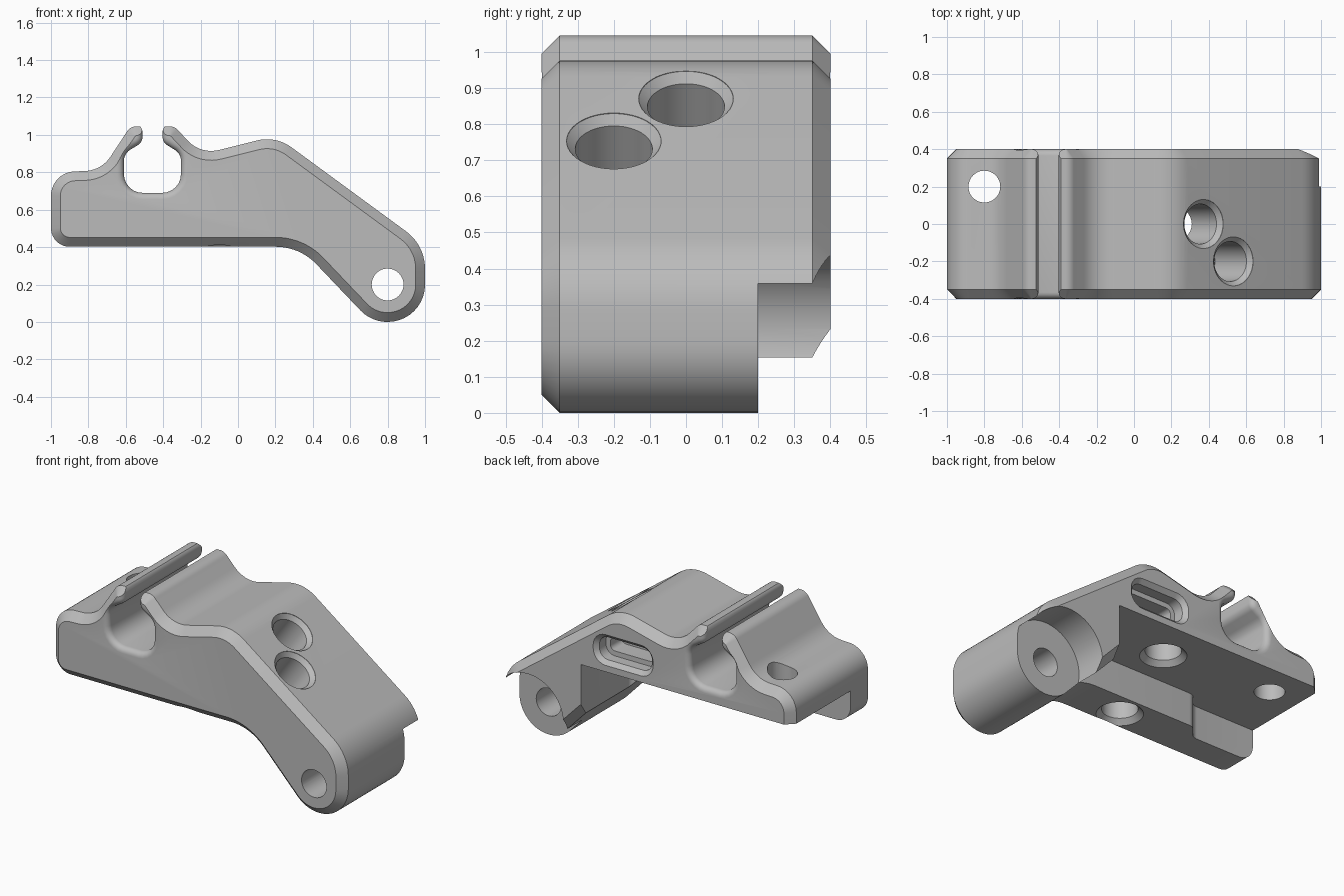
import bpy, bmesh, math
from mathutils import Vector

if "Cube" in bpy.data.objects:
    bpy.data.objects.remove(bpy.data.objects["Cube"])

grey = bpy.data.materials.new("plain grey")
grey.diffuse_color = (0.5, 0.5, 0.5, 1)
grey.use_nodes = True
grey.node_tree.nodes["Principled BSDF"].inputs["Base Color"].default_value = grey.diffuse_color


def rounded(corners, seg=10):
    """Polygon outline from (u, v, radius) corners, counter-clockwise."""
    pts = []
    n = len(corners)
    for i, (u, v, r) in enumerate(corners):
        p = Vector((u, v))
        if r == 0:
            pts.append(p)
            continue
        a = (Vector(corners[i - 1][:2]) - p).normalized()
        b = (Vector(corners[(i + 1) % n][:2]) - p).normalized()
        half = a.angle(b) / 2
        c = p + (a + b).normalized() * (r / math.sin(half))
        s = p + a * (r / math.tan(half)) - c
        e = p + b * (r / math.tan(half)) - c
        sweep = math.atan2(s.x * e.y - s.y * e.x, s.dot(e))
        for k in range(seg + 1):
            t = sweep * k / seg
            pts.append(c + Vector((s.x * math.cos(t) - s.y * math.sin(t),
                                   s.x * math.sin(t) + s.y * math.cos(t))))
    return pts


def circle(x, y, r, n=48):
    return [Vector((x + r * math.cos(2 * math.pi * k / n),
                    y + r * math.sin(2 * math.pi * k / n))) for k in range(n)]


def inset(pts, d):
    """Mitred inset of an outline (negative d grows it)."""
    out = []
    for i, p in enumerate(pts):
        e1 = (p - pts[i - 1]).normalized()
        e2 = (pts[(i + 1) % len(pts)] - p).normalized()
        n1, n2 = Vector((-e1.y, e1.x)), Vector((-e2.y, e2.x))
        out.append(p + (n1 + n2) * (d / (1 + n1.dot(n2))))
    return out


def prism(name, pts, rings, axis="y"):
    """Stack the outline along an axis; rings are (position, inset)."""
    bm = bmesh.new()
    loops = []
    for w, d in rings:
        loops.append([bm.verts.new((p.x, w, p.y) if axis == "y" else (p.x, p.y, w))
                      for p in inset(pts, d)])
    for a, b in zip(loops, loops[1:]):
        for i in range(len(a)):
            bm.faces.new((a[i - 1], a[i], b[i], b[i - 1]))
    bm.faces.new(loops[0])
    bm.faces.new(loops[-1])
    bmesh.ops.recalc_face_normals(bm, faces=bm.faces[:])
    me = bpy.data.meshes.new(name)
    bm.to_mesh(me)
    bm.free()
    me.materials.append(grey)
    ob = bpy.data.objects.new(name, me)
    bpy.context.collection.objects.link(ob)
    return ob


def volume(me):
    bm = bmesh.new()
    bm.from_mesh(me)
    v = abs(bm.calc_volume())
    bm.free()
    return v


def cut(ob, cutter):
    """Subtract the cutter, taking the first solver with a sound result."""
    before = volume(ob.data)
    for solver in ("EXACT", "MANIFOLD", "FLOAT"):
        m = ob.modifiers.new("cut", "BOOLEAN")
        m.operation = "DIFFERENCE"
        m.solver = solver
        m.object = cutter
        bpy.context.view_layer.update()
        deps = bpy.context.evaluated_depsgraph_get()
        me = bpy.data.meshes.new_from_object(ob.evaluated_get(deps))
        ob.modifiers.remove(m)
        if 0.6 * before < volume(me) < before - 1e-6:
            ob.data = me
            break
    bpy.data.objects.remove(cutter)


# Bracket body with chamfered side edges
outline = rounded([(-1, .402, .1), (.33, .402, .3), (.713, 0, .2), (1, 0, .199),
                   (1, .41, .25), (.202, .995, .22), (-.2, .895, .17),
                   (-.34, 1.046, .06), (-.575, 1.046, .06), (-.73, .81, .17),
                   (-1, .8, .13)])
body = prism("bracket_body", outline, [(-.4, .05), (-.35, 0), (.35, 0), (.4, .05)])

# Snap-in channel with rounded lips and rolled end edges
channel = rounded([(-.57, 1.2, 0), (-.57, 1.07, 0), (-.511, 1.045, .045),
                   (-.511, .96, .05), (-.61, .9, .07), (-.61, .69, .1),
                   (-.305, .69, .1), (-.305, .9, .07), (-.403, .96, .05),
                   (-.403, 1.045, .045), (-.345, 1.07, 0), (-.345, 1.2, 0)], 6)
R = .035
roll = [(.4 - R + R * math.sin(t), -R * (1 - math.cos(t)))
        for t in (k * math.pi / 10 for k in range(6))] + [(.45, -R)]
cut(body, prism("channel_cutter", channel, [(-w, d) for w, d in roll[::-1]] + roll))

# Pivot hole and the round relief beside the pivot arm
cut(body, prism("pivot_hole_cutter", circle(.8, .2, .085), [(-.5, 0), (.5, 0)]))
cut(body, prism("relief_cutter", circle(.8, .21, .24, 64), [(.2, 0), (.5, 0)]))

# Raised underside behind the front rail
plan = rounded([(-1.1, -.18, 0), (-.57, -.18, .06), (-.5, -.09, .06),
                (.44, -.09, .03), (.44, .5, 0), (-1.1, .5, 0)], 6)
cut(body, prism("underside_cutter", plan, [(.15, 0), (.605, 0)], "z"))

# Vertical through hole and two countersunk blind holes underneath
cut(body, prism("through_hole_cutter", circle(-.8, .2, .085),
                [(.2, 0), (1.2, 0)], "z"))
for y, z in ((.13, .605), (-.24, .402)):
    cut(body, prism("blind_hole_cutter", circle(-.1, y, .1),
                    [(z - .05, -.03), (z, -.03), (z + .03, 0), (z + .2, 0)], "z"))

# Two countersunk holes square to the sloping top
for x, y, z in ((.37, 0, .869), (.53, -.2, .752)):
    drill = prism("slanted_hole_cutter", circle(0, 0, .107),
                  [(-.31, 0), (-.025, 0), (0, -.024), (.15, -.024)], "z")
    drill.location = (x, y, z)
    drill.rotation_euler = (0, math.atan(.734), 0)
    cut(body, drill)

# Long stepped slot in the back face
slot = rounded([(-.03, .67, .06), (.33, .67, .06), (.33, .81, .06), (-.03, .81, .06)], 6)
cut(body, prism("slot_cutter", slot,
                [(.2, .03), (.31, .03), (.311, 0), (.375, 0), (.4, -.025), (.45, -.025)]))

# Smooth the curved faces, keeping hard edges
bpy.context.view_layer.objects.active = body
body.select_set(True)
bpy.ops.object.shade_smooth_by_angle(angle=math.radians(30))
bpy.context.view_layer.update()
